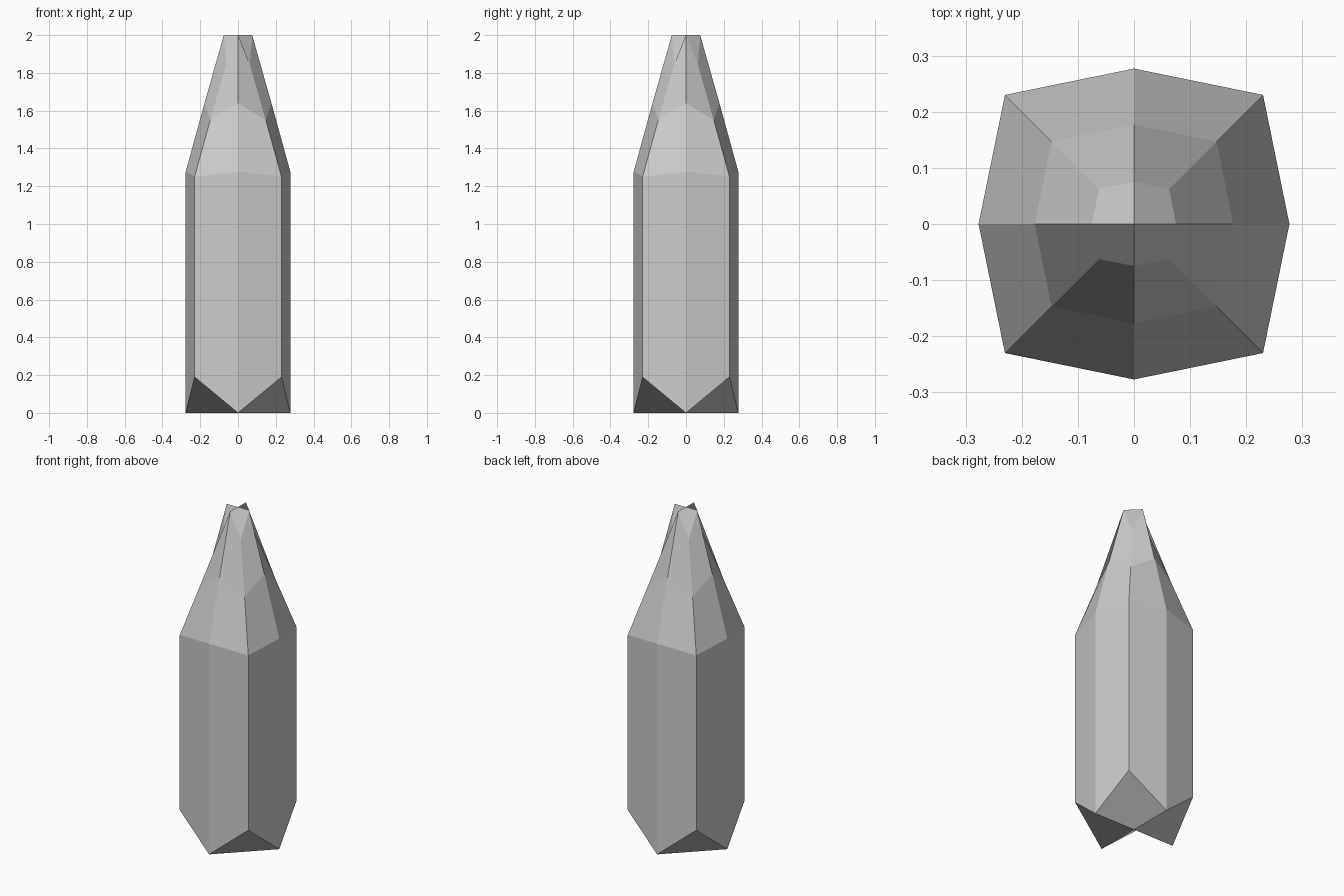
import bpy
import bmesh
from math import cos, sin, pi, sqrt

if "Cube" in bpy.data.objects:
    bpy.data.objects.remove(bpy.data.objects["Cube"], do_unlink=True)

# One flat grey stone colour
GREY = (0.6, 0.6, 0.6, 1)
stone = bpy.data.materials.new("grey stone")
stone.use_nodes = True
stone.diffuse_color = GREY
stone.node_tree.nodes["Principled BSDF"].inputs["Base Color"].default_value = GREY

# Levels: side-point distance, side-point height, corner offset, corner height
LEVELS = [
    (0.277, 0.0, 0.23, 0.19),
    (0.277, 1.277, 0.23, 1.25),
    (0.177, 1.64, 0.147, 1.55),
    (0.075, 2.0, 0.0625, 1.845),
]

bm = bmesh.new()


def ring(side, side_z, corner, corner_z):
    """Eight points, alternating side points and corners."""
    points = []
    for i in range(8):
        r, z = (corner * sqrt(2), corner_z) if i % 2 else (side, side_z)
        points.append(bm.verts.new((r * cos(i * pi / 4), r * sin(i * pi / 4), z)))
    return points


def cap(points, z, ridge_corners):
    """Four folded faces around a centre; ridge corners fold toward the centre."""
    centre = bm.verts.new((0, 0, z))
    for i in (1, 3, 5, 7):
        quad = [points[i], points[(i + 1) % 8], centre, points[i - 1]]
        if i not in ridge_corners:
            quad = quad[1:] + quad[:1]
        bm.faces.new(quad)


# Shaft and tapering shoulders
rings = [ring(*level) for level in LEVELS]
for low, high in zip(rings, rings[1:]):
    for i in range(8):
        j = (i + 1) % 8
        bm.faces.new((low[i], low[j], high[j], high[i]))

# Notched foot and tip
cap(rings[0], 0.0, (1, 5))
cap(rings[-1], 2.0, (3, 7))

bmesh.ops.recalc_face_normals(bm, faces=bm.faces)
mesh = bpy.data.meshes.new("crystal_shard")
bm.to_mesh(mesh)
bm.free()
mesh.materials.append(stone)
shard = bpy.data.objects.new("crystal_shard", mesh)
bpy.context.collection.objects.link(shard)
